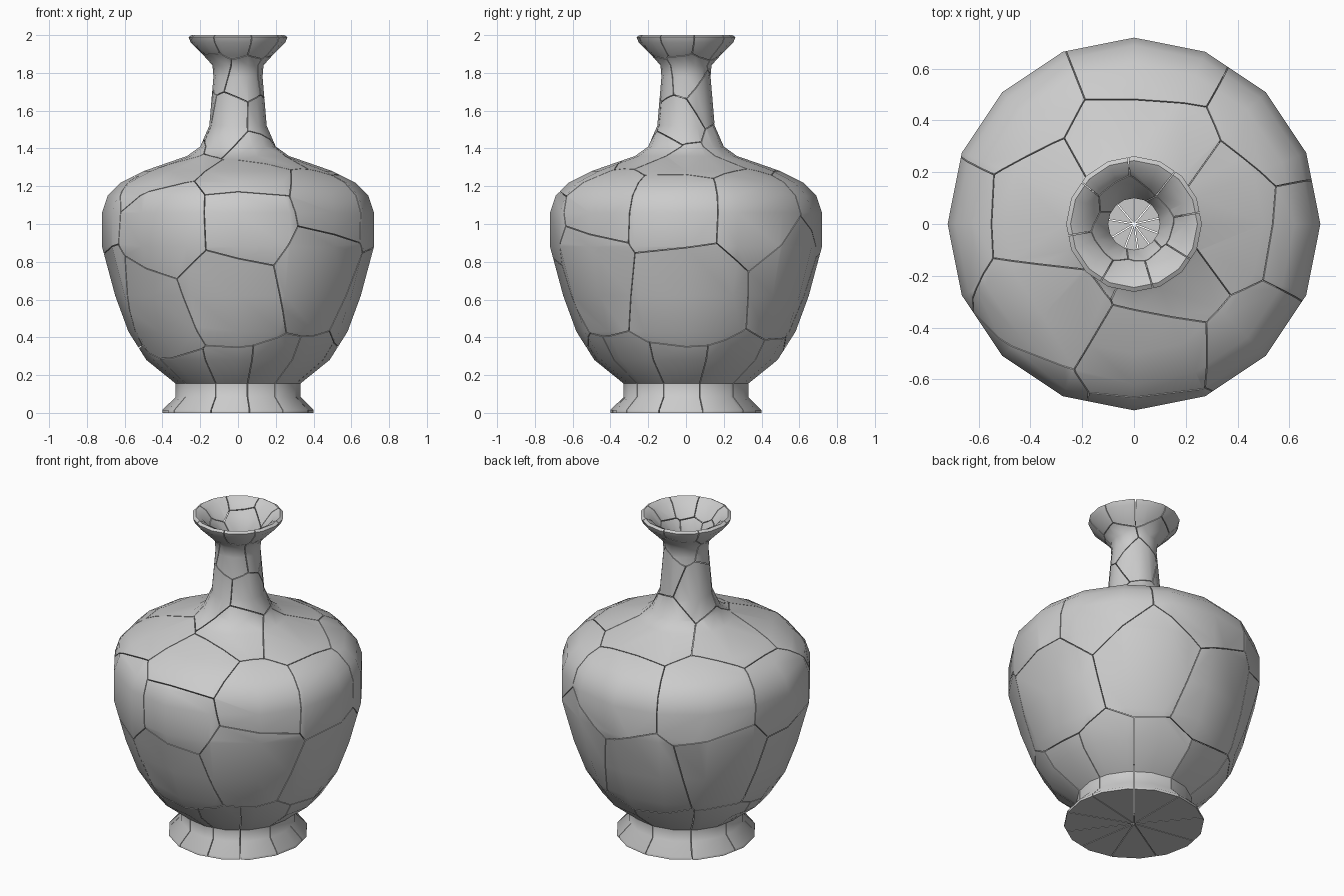
import bpy, bmesh, math
from mathutils import Vector

if "Cube" in bpy.data.objects:
    bpy.data.objects.remove(bpy.data.objects["Cube"])

SIDES = 16
GAP = 0.002

# Outer silhouette from foot to lip, then the inside wall back down (radius, height)
OUTER = [(0.40, 0), (0.40, 0.015), (0.33, 0.085), (0.33, 0.155), (0.485, 0.28),
         (0.58, 0.43), (0.65, 0.62), (0.72, 0.88), (0.72, 1.06), (0.69, 1.15),
         (0.62, 1.22), (0.50, 1.28), (0.27, 1.36), (0.20, 1.41), (0.152, 1.52),
         (0.13, 1.78), (0.135, 1.84), (0.18, 1.89), (0.25, 1.96), (0.262, 1.99)]
INNER = [(0.245, 2.0), (0.205, 1.98), (0.15, 1.91), (0.10, 1.83), (0.10, 1.77),
         (0.115, 1.52), (0.17, 1.38), (0.25, 1.32), (0.59, 1.19), (0.68, 1.05),
         (0.68, 0.89), (0.61, 0.63), (0.45, 0.31), (0.29, 0.17), (0.28, 0.06)]

# Shard centres by zone: (angle in degrees, height)
SHARDS = {
    "foot": [(a, 0.12) for a in (-94, -68, -38, -4, 30, 70, 110, 150, 190, 232)],
    "body": [(-94, 0.62), (-50, 0.76), (0, 0.63), (60, 0.72), (100, 0.6), (145, 0.7),
             (185, 0.62), (-138, 0.5), (-86, 1.02), (-123, 1.0), (-44, 1.14),
             (-5, 1.12), (33, 1.1), (85, 1.12), (138, 1.12), (180, 1.08)],
    "shoulder": [(-85, 1.26), (-138, 1.29), (180, 1.34), (0, 1.34), (80, 1.39), (-50, 1.4)],
    "neck": [(-110, 1.56), (-30, 1.55), (60, 1.68), (160, 1.6), (-70, 1.78), (-150, 1.83),
             (0, 1.8), (110, 1.87)],
    "lip": [(a, 1.96) for a in (-95, -52, -12, 32, 72, 118, 165, 215)],
}


def lathe(profile):
    """Closed revolved shell with a pole at each end."""
    bm = bmesh.new()
    rings = []
    for r, z in profile:
        rings.append([bm.verts.new((r * math.cos(2 * math.pi * i / SIDES),
                                    r * math.sin(2 * math.pi * i / SIDES), z))
                      for i in range(SIDES)])
    for a, b in zip(rings, rings[1:]):
        for i in range(SIDES):
            j = (i + 1) % SIDES
            bm.faces.new((a[i], a[j], b[j], b[i]))
    for ring in (rings[0], rings[-1]):
        pole = bm.verts.new((0, 0, ring[0].co.z))
        for i in range(SIDES):
            bm.faces.new((pole, ring[i], ring[(i + 1) % SIDES]))
    bmesh.ops.recalc_face_normals(bm, faces=bm.faces)
    return bm


def radius_at(z):
    for (r0, z0), (r1, z1) in zip(OUTER, OUTER[1:]):
        if z0 <= z <= z1:
            return r0 + (r1 - r0) * (z - z0) / (z1 - z0)
    return OUTER[-1][0]


def centre(angle, z):
    t, r = math.radians(angle), radius_at(z)
    return Vector((r * math.cos(t), r * math.sin(t), z))


def cut_shard(shell, seed, others):
    """Keep the part of the shell nearest the seed, capping each break."""
    bm = shell.copy()
    for other in others:
        n = (other - seed).normalized()
        p = (other + seed) / 2 - n * GAP
        if not any((v.co - p).dot(n) > 0 for v in bm.verts):
            continue
        res = bmesh.ops.bisect_plane(bm, geom=bm.verts[:] + bm.edges[:] + bm.faces[:],
                                     plane_co=p, plane_no=n, clear_outer=True)
        rim = [e for e in res["geom_cut"]
               if isinstance(e, bmesh.types.BMEdge) and e.is_boundary]
        if rim:
            bmesh.ops.triangle_fill(bm, edges=rim, normal=n, use_beauty=True)
    bmesh.ops.recalc_face_normals(bm, faces=bm.faces)
    return bm


# Whole vase shell, broken into shards
shell = lathe(OUTER + INNER)
seeds = [(zone, centre(a, z)) for zone, spots in SHARDS.items() for a, z in spots]
for k, (zone, seed) in enumerate(seeds):
    others = sorted((s for i, (_, s) in enumerate(seeds) if i != k),
                    key=lambda s: (s - seed).length)
    bm = cut_shard(shell, seed, others)
    if bm.faces:
        name = f"vase_{zone}_shard_{k + 1:02d}"
        mesh = bpy.data.meshes.new(name)
        bm.to_mesh(mesh)
        mesh.polygons.foreach_set("use_smooth", [True] * len(mesh.polygons))
        mesh.set_sharp_from_angle(angle=math.radians(50))
        bpy.context.collection.objects.link(bpy.data.objects.new(name, mesh))
    bm.free()
shell.free()
